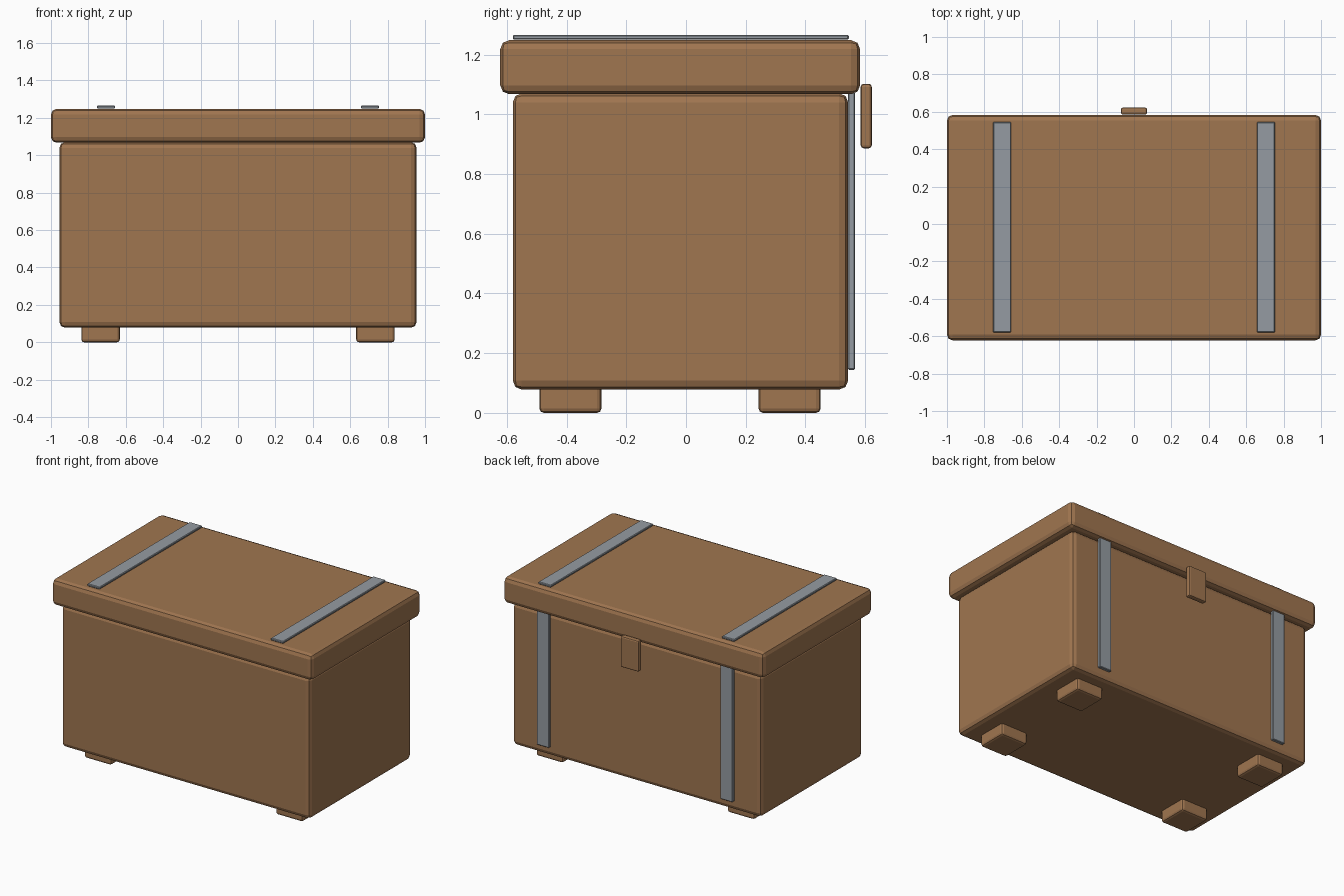
import bpy

if "Cube" in bpy.data.objects:
    bpy.data.objects.remove(bpy.data.objects["Cube"])


def material(name, rgb):
    m = bpy.data.materials.new(name)
    m.diffuse_color = (*rgb, 1.0)
    m.use_nodes = True
    m.node_tree.nodes["Principled BSDF"].inputs["Base Color"].default_value = m.diffuse_color
    return m


WOOD = material("brown wood", (0.35, 0.18, 0.08))
METAL = material("grey metal", (0.30, 0.33, 0.36))


def box(name, x, y, z, mat, bevel, segments=2):
    """Bevelled box from (min, max) ranges on each axis."""
    bpy.ops.mesh.primitive_cube_add(size=1, location=[sum(r) / 2 for r in (x, y, z)])
    ob = bpy.context.object
    ob.name = name
    ob.scale = [r[1] - r[0] for r in (x, y, z)]
    bpy.ops.object.transform_apply(location=False, rotation=False, scale=True)
    ob.data.materials.append(mat)
    mod = ob.modifiers.new("soft edges", 'BEVEL')
    mod.width = bevel
    mod.segments = segments
    return ob


# Chest body and overhanging lid
box("chest_body", (-0.955, 0.955), (-0.58, 0.543), (0.078, 1.07), WOOD, 0.03)
box("chest_lid", (-1.0, 1.0), (-0.622, 0.583), (1.067, 1.248), WOOD, 0.03)

# Latch plate on the back side
box("latch", (-0.07, 0.07), (0.585, 0.622), (0.886, 1.102), WOOD, 0.01)

for side, s in (("left", -1), ("right", 1)):
    # Metal straps over the lid and down the back
    cx = 0.705 * s
    strap_x = (cx - 0.048, cx + 0.048)
    box(f"{side}_lid_strap", strap_x, (-0.58, 0.545), (1.25, 1.266), METAL, 0.004, 1)
    box(f"{side}_back_strap", strap_x, (0.542, 0.566), (0.144, 1.075), METAL, 0.004, 1)

    # Feet
    fx = 0.735 * s
    for end, fy in (("front", -0.387), ("back", 0.347)):
        box(f"{end}_{side}_foot", (fx - 0.103, fx + 0.103),
            (fy - 0.104, fy + 0.104), (0.0, 0.1), WOOD, 0.015)
